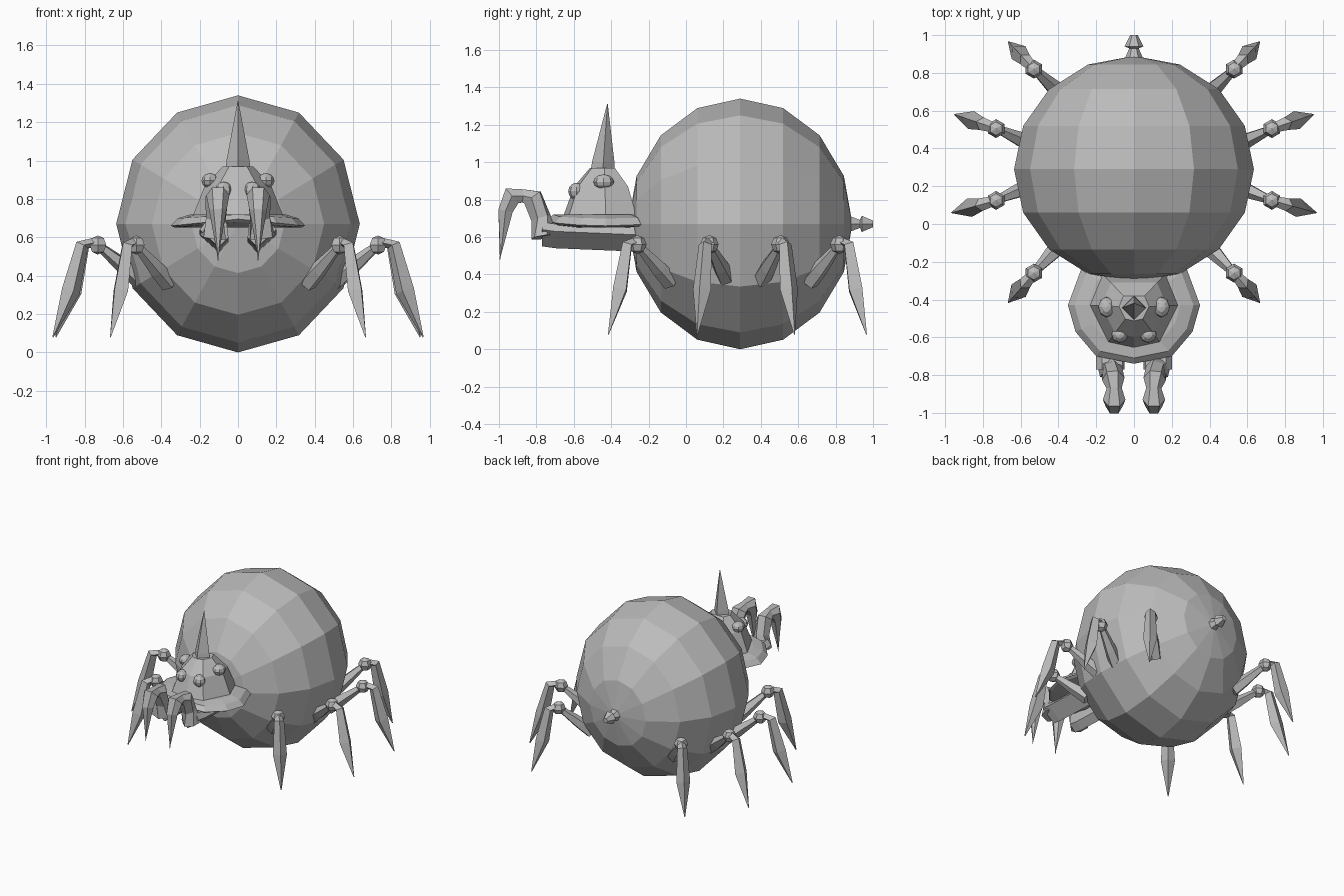
import bpy, bmesh, math
from mathutils import Vector, Matrix

cube = bpy.data.objects.get("Cube")
if cube:
    bpy.data.objects.remove(cube, do_unlink=True)

grey = bpy.data.materials.new("plain grey")
grey.use_nodes = True
COLOUR = (0.5, 0.5, 0.5, 1)
grey.diffuse_color = COLOUR
grey.node_tree.nodes["Principled BSDF"].inputs["Base Color"].default_value = COLOUR


def finish(name, bm):
    bmesh.ops.recalc_face_normals(bm, faces=bm.faces)
    mesh = bpy.data.meshes.new(name)
    bm.to_mesh(mesh)
    bm.free()
    mesh.materials.append(grey)
    obj = bpy.data.objects.new(name, mesh)
    bpy.context.collection.objects.link(obj)
    return obj


def loft(name, rings):
    """Skin a list of equal-length point rings and cap both ends."""
    bm = bmesh.new()
    rows = [[bm.verts.new(p) for p in ring] for ring in rings]
    n = len(rows[0])
    for a, b in zip(rows, rows[1:]):
        for i in range(n):
            j = (i + 1) % n
            bm.faces.new((a[i], a[j], b[j], b[i]))
    bm.faces.new(rows[0])
    bm.faces.new(rows[-1])
    return finish(name, bm)


def limb(name, path, radii, sides):
    """Tapered faceted tube along a path."""
    pts = [Vector(p) for p in path]
    rings = []
    for k, (p, r) in enumerate(zip(pts, radii)):
        d = (pts[min(k + 1, len(pts) - 1)] - pts[max(k - 1, 0)]).normalized()
        ref = Vector((0, 0, 1)) if abs(d.z) < 0.99 else Vector((0, 1, 0))
        u = d.cross(ref).normalized()
        v = u.cross(d)
        rings.append([p + r * (math.cos(t) * u + math.sin(t) * v)
                      for t in (math.tau * i / sides for i in range(sides))])
    return loft(name, rings)


def ball(name, centre, size, segments, rings, turn=0):
    bm = bmesh.new()
    bmesh.ops.create_uvsphere(bm, u_segments=segments, v_segments=rings, radius=1)
    bm.transform(Matrix.Translation(centre) @ Matrix.Diagonal((*size, 1))
                 @ Matrix.Rotation(turn, 4, 'X'))
    return finish(name, bm)


# Round abdomen with its poles facing front and back
ball("abdomen", (0, 0.29, 0.67), (0.635, 0.6, 0.67), 12, 8, math.pi / 2)

# Tail spinneret
limb("tail_spike", [(0, y, 0.67) for y in (0.86, 0.93, 0.94, 1.0)],
     [0.055, 0.025, 0.05, 0.02], 6)

# Shield-shaped plate around the head
half = [(0, -0.74), (0.2, -0.7), (0.31, -0.57), (0.35, -0.43), (0.28, -0.24), (0.14, -0.2)]
outline = half + [(-x, y) for x, y in reversed(half[1:])]


def plate_ring(scale, z, dip):
    return [(x * scale, -0.43 + (y + 0.43) * scale, z - dip * abs(x)) for x, y in outline]


loft("head_plate", [plate_ring(0.6, 0.65, 0), plate_ring(0.95, 0.68, 0.08),
                    plate_ring(1, 0.695, 0.1), plate_ring(0.9, 0.72, 0.06),
                    plate_ring(0.7, 0.72, 0)])

# Faceted head dome
head_half = [(0, -0.66), (0.14, -0.63), (0.24, -0.43), (0.17, -0.26)]
head_outline = head_half + [(-x, y) for x, y in reversed(head_half[1:])]
loft("head", [[(x * s, -0.44 + (y + 0.44) * s, z) for x, y in head_outline]
              for s, z in ((1, 0.7), (0.72, 0.87), (0.33, 0.97))])

# Horn
limb("horn", [(0, -0.445, 0.95), (0, -0.442, 1.0), (0, -0.42, 1.31)],
     [0.065, 0.06, 0.002], 4)

# Front legs by joint and tip; the leg base sits inside the abdomen
LEGS = {
    "first": ((0.36, -0.08, 0.36), (0.53, -0.26), (0.665, -0.415)),
    "second": ((0.5, 0.22, 0.37), (0.73, 0.125), (0.965, 0.06)),
    "third": ((0.5, 0.4, 0.37), (0.73, 0.505), (0.95, 0.58)),
    "fourth": ((0.36, 0.66, 0.36), (0.53, 0.82), (0.665, 0.965)),
}

for side, s in (("left", 1), ("right", -1)):
    # Eyes
    ball(side + "_side_eye", (s * 0.145, -0.44, 0.895), (0.045, 0.055, 0.04), 8, 6)
    ball(side + "_front_eye", (s * 0.075, -0.585, 0.845), (0.045, 0.045, 0.045), 8, 6)

    # Jaw bars under the plate
    section = [(0.06, 0.66), (0.17, 0.66), (0.2, 0.62), (0.1, 0.53), (0.05, 0.58)]
    loft(side + "_jaw", [[(s * x, y, z + dz) for x, z in section]
                         for y, dz in ((-0.77, 0.02), (-0.7, 0.01), (-0.22, -0.01))])

    # Arched fang
    limb(side + "_fang",
         [(s * x, y, z) for x, y, z in (
             (0.13, -0.76, 0.6), (0.115, -0.775, 0.7), (0.11, -0.82, 0.81),
             (0.105, -0.87, 0.82), (0.105, -0.93, 0.82), (0.105, -0.965, 0.74),
             (0.105, -0.995, 0.48))],
         [0.07, 0.055, 0.06, 0.04, 0.06, 0.045, 0.003], 6)

    # Walking legs: thigh, round joint and pointed shin
    for name, (base, joint, tip) in LEGS.items():
        b = Vector((s * base[0], base[1], base[2]))
        j = Vector((s * joint[0], joint[1], 0.56))
        t = Vector((s * tip[0], tip[1], 0.08))

        def along(f, z):
            p = j.lerp(t, f)
            p.z = z
            return p

        label = side + "_" + name
        limb(label + "_thigh", [b, b.lerp(j, 0.35), b.lerp(j, 0.9)],
             [0.05, 0.045, 0.025], 5)
        ball(label + "_joint", j, (0.05, 0.05, 0.05), 6, 4)
        limb(label + "_shin", [along(0.05, 0.575), along(0.35, 0.56),
                               along(0.6, 0.32), t],
             [0.025, 0.035, 0.05, 0.003], 4)
